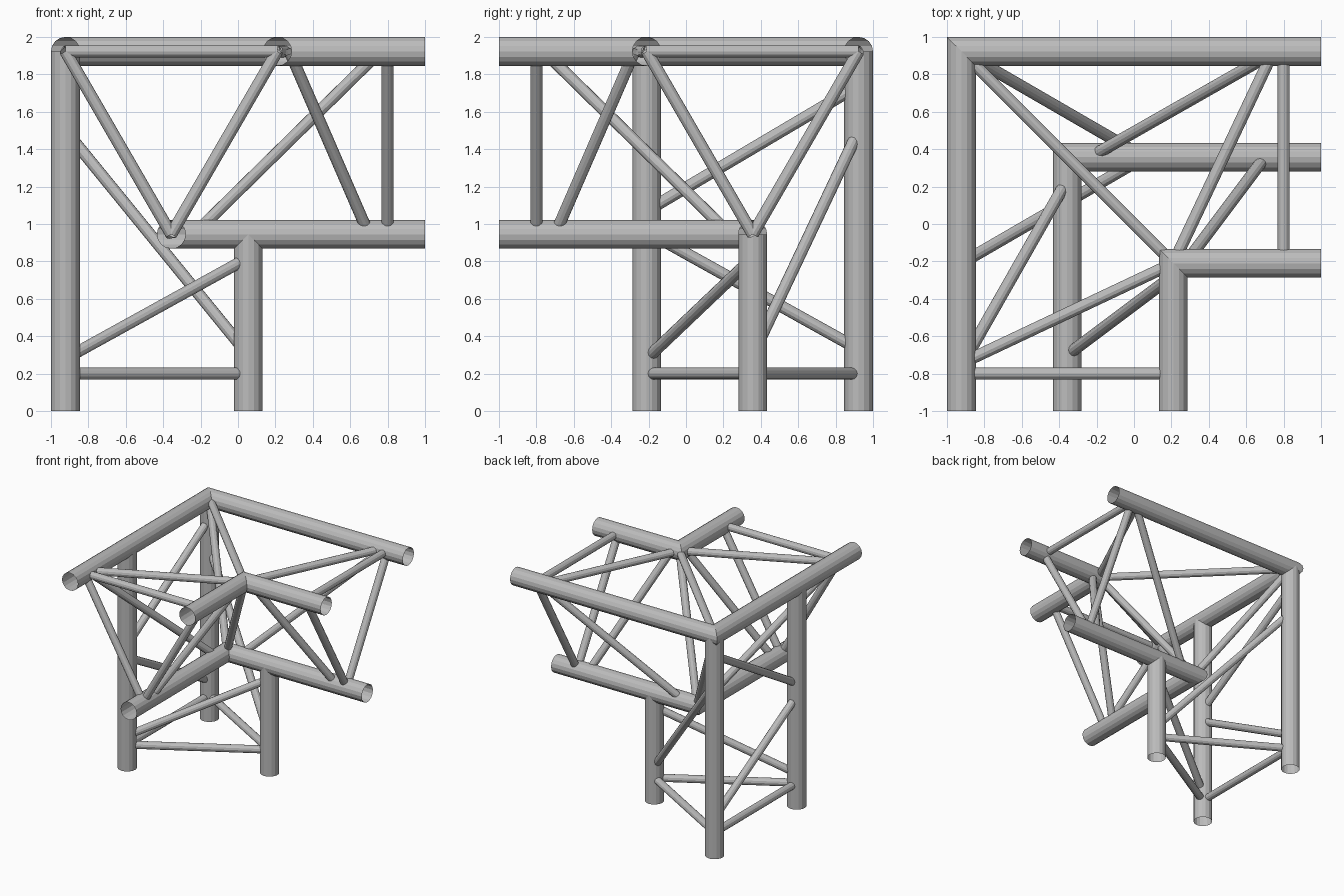
import bpy
import bmesh
import math
from mathutils import Vector

cube = bpy.data.objects.get("Cube")
if cube:
    bpy.data.objects.remove(cube)

# Single metal colour
metal = bpy.data.materials.new("grey_metal")
metal.use_nodes = True
colour = (0.5, 0.5, 0.5, 1)
metal.diffuse_color = colour
metal.node_tree.nodes["Principled BSDF"].inputs["Base Color"].default_value = colour

CHORD_R, BRACE_R = 0.077, 0.032
OUT, INN, MID = 0.923, 0.21, 0.357     # chord offsets from the centre planes
TOP, LOW = 1.923, 0.945                # heights of the upper and lower chords
POST_X = 0.055


def pipe(name, points, radius, sides):
    """Open hollow tube along a polyline, mitred at its inner points."""
    pts = [Vector(p) for p in points]
    dirs = [(b - a).normalized() for a, b in zip(pts, pts[1:])]
    d = dirs[0]
    ref = Vector((0, 1, 0)) if abs(d.z) > 0.99 else Vector((0, 0, 1))
    u = d.cross(ref).normalized()
    v = u.cross(d)
    angles = [2 * math.pi * i / sides for i in range(sides)]
    ring = [pts[0] + radius * (u * math.cos(a) + v * math.sin(a)) for a in angles]
    bm = bmesh.new()
    last = [bm.verts.new(c) for c in ring]
    for i, d in enumerate(dirs):
        n = (d + dirs[min(i + 1, len(dirs) - 1)]).normalized()
        ring = [c + d * ((pts[i + 1] - c).dot(n) / d.dot(n)) for c in ring]
        new = [bm.verts.new(c) for c in ring]
        for k in range(sides):
            j = (k + 1) % sides
            bm.faces.new((last[k], last[j], new[j], new[k]))
        last = new
    bmesh.ops.recalc_face_normals(bm, faces=bm.faces)
    # Normals of an open tube must point away from its axis
    f = bm.faces[:][0]
    if f.normal.dot(f.calc_center_median() - (pts[0] + pts[1]) / 2
                    - dirs[0] * (f.calc_center_median() - (pts[0] + pts[1]) / 2).dot(dirs[0])) < 0:
        bmesh.ops.reverse_faces(bm, faces=bm.faces)
    mesh = bpy.data.meshes.new(name)
    bm.to_mesh(mesh)
    bm.free()
    mesh.materials.append(metal)
    obj = bpy.data.objects.new(name, mesh)
    bpy.context.collection.objects.link(obj)
    return obj


def chord(name, *points):
    return pipe(name, points, CHORD_R, 16)


def brace(name, a, b):
    return pipe(name, (a, b), BRACE_R, 12)


def swap(p):
    """Reflect a point from the side arm onto the front arm."""
    return (-p[1], -p[0], p[2])


# Bent chords running along both horizontal arms
chord("outer_top_chord", (-OUT, -1, TOP), (-OUT, OUT, TOP), (1, OUT, TOP))
chord("inner_top_chord", (INN, -1, TOP), (INN, -INN, TOP), (1, -INN, TOP))
chord("lower_chord", (-MID, -1, LOW), (-MID, MID, LOW), (1, MID, LOW))

# Upright chords of the leg
posts = {"back": (-OUT, OUT), "front": (-OUT, -INN), "side": (POST_X, MID)}
for name, (x, y) in posts.items():
    chord(name + "_post", (x, y, 0), (x, y, LOW if name == "side" else TOP))

# Leg braces: a level ring, then diagonals on each face
leg = [
    ("front", 0.2, "side", 0.2), ("side", 0.2, "back", 0.2), ("back", 0.2, "front", 0.2),
    ("front", 0.28, "side", 0.82), ("back", 1.5, "side", 0.3),
    ("back", 0.33, "front", 0.96), ("front", 1.07, "back", 1.74),
]
for i, (a, za, b, zb) in enumerate(leg):
    brace(f"leg_brace_{i + 1}", (*posts[a], za), (*posts[b], zb))

# Arm braces: a square frame near the end, then diagonals; both arms match
rails = {"outer": (OUT, TOP), "inner": (-INN, TOP), "lower": (MID, LOW)}
arm = [
    ("outer", 0.8, "inner", 0.8), ("inner", 0.8, "lower", 0.8), ("lower", 0.8, "outer", 0.8),
    ("outer", 0.745, "inner", 0.21), ("inner", 0.275, "lower", 0.7),
    ("outer", 0.76, "lower", -0.235),
]
for i, (a, xa, b, xb) in enumerate(arm):
    p, q = (xa, *rails[a]), (xb, *rails[b])
    brace(f"side_arm_brace_{i + 1}", p, q)
    brace(f"front_arm_brace_{i + 1}", swap(p), swap(q))

# Braces tying the three bends together
corners = [(-OUT, OUT, TOP), (INN, -INN, TOP), (-MID, MID, LOW)]
for i in range(3):
    brace(f"corner_brace_{i + 1}", corners[i], corners[(i + 1) % 3])
